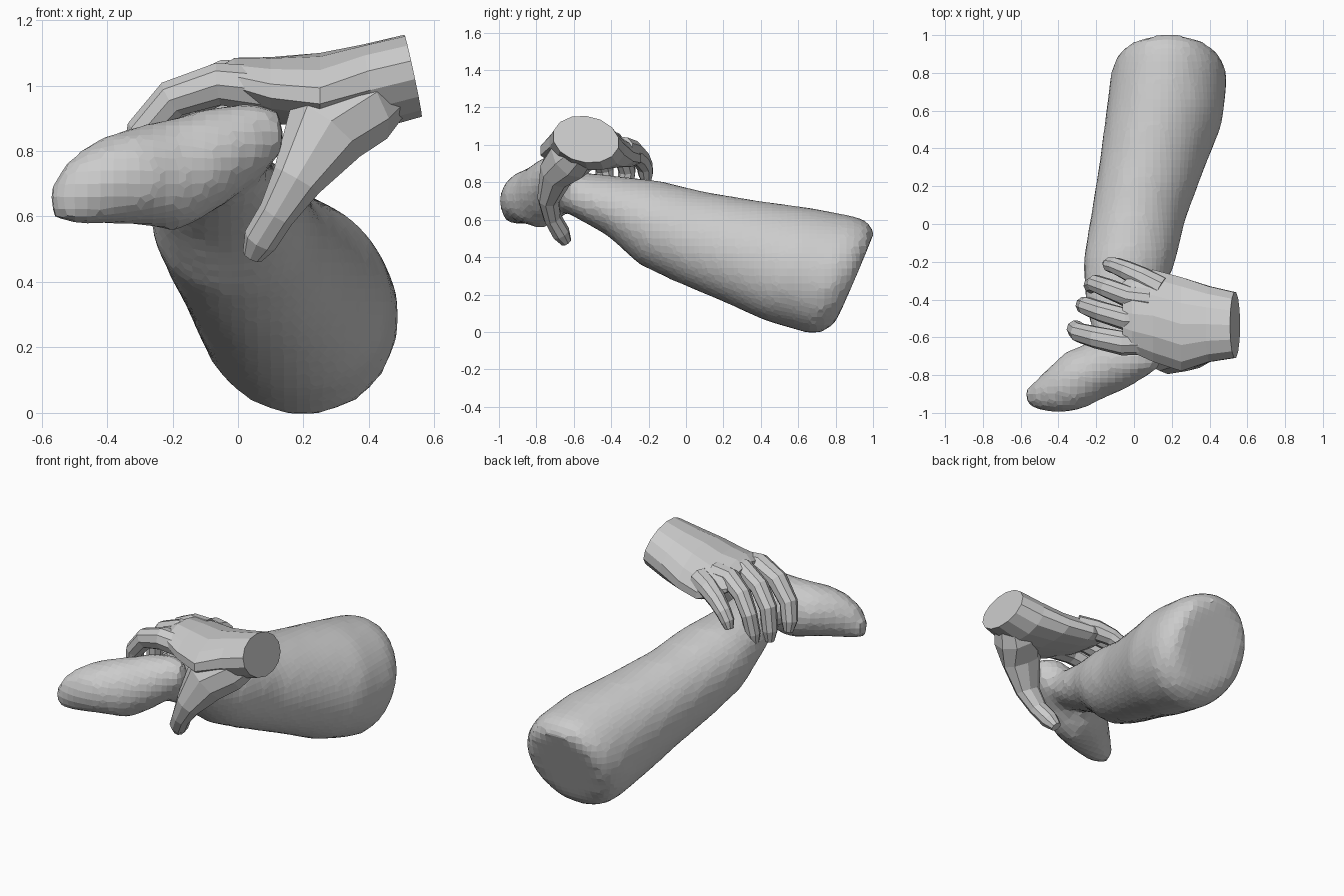
import bpy, bmesh, math
from mathutils import Vector as V

if "Cube" in bpy.data.objects:
    bpy.data.objects.remove(bpy.data.objects["Cube"])


def add_loft(bm, rings, n):
    """Skin a list of (centre, half-axis U, half-axis W) ellipses, capped."""
    loops = []
    for c, u, w in rings:
        loops.append([bm.verts.new(c + u * math.cos(2 * math.pi * (i + .5) / n)
                                   + w * math.sin(2 * math.pi * (i + .5) / n))
                      for i in range(n)])
    for a, b in zip(loops, loops[1:]):
        for i in range(n):
            j = (i + 1) % n
            bm.faces.new((a[i], a[j], b[j], b[i]))
    bm.faces.new(loops[0][::-1])
    bm.faces.new(loops[-1])


def make(name, ring_lists, n):
    bm = bmesh.new()
    for rings in ring_lists:
        add_loft(bm, rings, n)
    bmesh.ops.recalc_face_normals(bm, faces=bm.faces[:])
    me = bpy.data.meshes.new(name)
    bm.to_mesh(me)
    bm.free()
    ob = bpy.data.objects.new(name, me)
    bpy.context.scene.collection.objects.link(ob)
    return ob


def tube(points, side, scale=1.0):
    """Rings along a path of (x, y, z, radius[, second radius])."""
    ps = [V(p[:3]) for p in points]
    out = []
    for i, p in enumerate(points):
        t = (ps[min(i + 1, len(ps) - 1)] - ps[max(i - 1, 0)]).normalized()
        u = V(side)
        u = (u - t * u.dot(t)).normalized()
        out.append((ps[i], u * p[3] * scale, t.cross(u) * p[-1] * scale))
    return out


# Lower leg: top y, top z, bottom y, bottom z, centre x, half width
leg = []
for ty, tz, by, bz, cx, hw in [
        (1.01, .54, .80, .05, .18, .235), (.98, .59, .74, .0, .183, .285),
        (.90, .62, .66, -.01, .185, .31),
        (.66, .665, .42, .06, .157, .312), (.40, .70, .20, .16, .093, .28),
        (.10, .75, -.05, .265, .02, .252), (-.15, .81, -.25, .36, -.025, .245),
        (-.38, .835, -.42, .515, -.06, .20), (-.58, .855, -.58, .605, -.06, .165),
        (-.74, .87, -.70, .67, -.05, .11)]:
    top, bot = V((cx, ty, tz)), V((cx, by, bz))
    leg.append(((top + bot) / 2, V((hw, 0, -.05 * hw)), (top - bot) / 2))

# Foot, heel to toes: centre, half height, half thickness
foot = []
for x, y, z, hz, ht in [
        (.14, -.70, .86, .06, .05), (.06, -.70, .84, .115, .10),
        (-.08, -.73, .775, .155, .148), (-.20, -.775, .725, .172, .153),
        (-.32, -.83, .722, .148, .160), (-.42, -.88, .705, .13, .125),
        (-.51, -.915, .67, .10, .08), (-.57, -.92, .64, .055, .045)]:
    foot.append((V((x, y, z)), V((-.25, .97, 0)) * ht, V((-.1, 0, 1)) * hz))

leg_ob = make("lower_leg_and_foot", [leg, foot], 28)
rm = leg_ob.modifiers.new("blend", 'REMESH')
rm.mode = 'VOXEL'
rm.voxel_size = .04
sm = leg_ob.modifiers.new("soften", 'SMOOTH')
sm.factor = .5
sm.iterations = 3

# Palm and wrist: centre, half width in y, half height, lean of the top in x
palm = [(V((x, y, z)), V((0, hy, -.1 * hy)), V((lean, 0, hz)))
        for x, y, z, hy, hz, lean in [
            (.535, -.535, 1.03, .178, .125, -.027), (.40, -.53, .995, .205, .13, -.02),
            (.25, -.53, .99, .255, .11, 0), (.10, -.485, .99, .25, .097, 0),
            (-.01, -.475, 1.01, .21, .075, 0), (-.06, -.475, 1.01, .17, .045, 0)]]
hand = make("hand_palm", [palm], 14)
# Arch the palm slightly so both edges drop over the ankle
for v in hand.data.vertices:
    if v.co.x < .35:
        v.co.z -= .6 * (v.co.y + .5) ** 2

# Thumb and curled fingers, knuckle to tip
digits = {
    "thumb": [(.47, -.54, 1.0, .10, .09), (.37, -.61, .94, .13, .135),
              (.265, -.69, .86, .095, .135), (.18, -.735, .71, .06, .08),
              (.12, -.715, .61, .048, .058), (.07, -.67, .53, .05, .055),
              (.045, -.64, .48, .03, .033)],
    "index_finger": [(.08, -.62, .99, .065), (-.06, -.63, 1.005, .06),
                     (-.20, -.60, .96, .054), (-.29, -.575, .86, .048),
                     (-.31, -.555, .76, .043), (-.31, -.545, .70, .025)],
    "middle_finger": [(.08, -.50, 1.01, .06), (-.04, -.505, 1.02, .055),
                      (-.17, -.465, .965, .050), (-.25, -.435, .87, .046),
                      (-.265, -.43, .74, .041), (-.265, -.43, .675, .024)],
    "ring_finger": [(.08, -.40, 1.01, .058), (-.03, -.385, 1.01, .053),
                    (-.14, -.34, .955, .048), (-.205, -.315, .86, .043),
                    (-.225, -.325, .75, .039), (-.23, -.33, .68, .023)],
    "little_finger": [(.14, -.34, .98, .06), (.04, -.285, .965, .055),
                      (-.04, -.245, .93, .047), (-.10, -.22, .885, .041),
                      (-.13, -.215, .84, .036), (-.145, -.21, .80, .022)],
}
for name, pts in digits.items():
    ob = make(name, [tube(pts, (.1, 1, .05), 1.0 if name == "thumb" else 1.1)], 9)
    ob.hide_render = True
    ob.hide_set(True)
    bo = hand.modifiers.new(name, 'BOOLEAN')
    bo.operation = 'UNION'
    bo.solver = 'EXACT'
    bo.object = ob

# Bake the unions, then drop the separate digits
bpy.context.view_layer.update()
dg = bpy.context.evaluated_depsgraph_get()
merged = bpy.data.meshes.new_from_object(hand.evaluated_get(dg))
hand.modifiers.clear()
hand.data = merged
hand.name = "gripping_hand"
for name in digits:
    bpy.data.objects.remove(bpy.data.objects[name])
